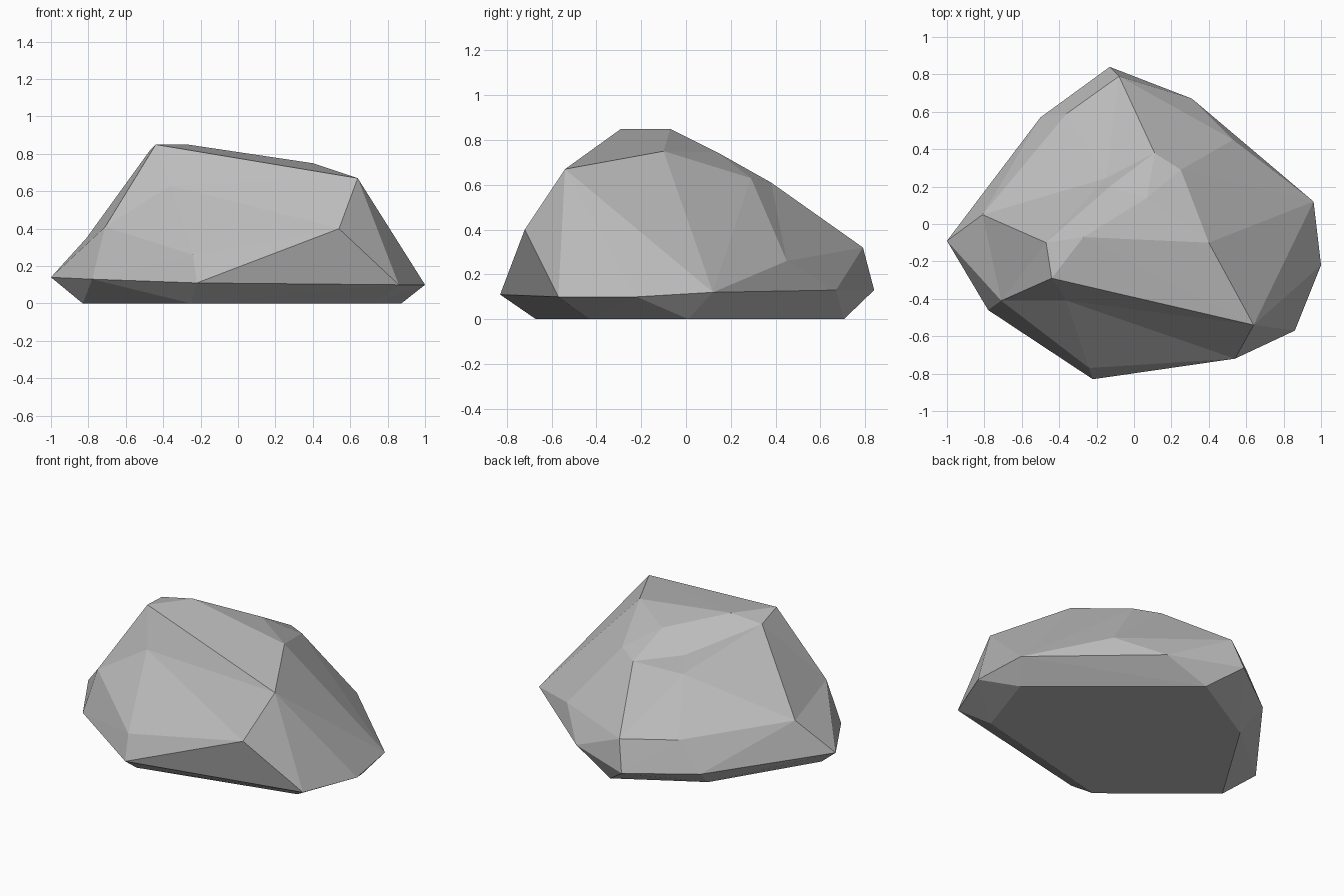
import bpy
import bmesh
from mathutils import Vector
from mathutils.geometry import delaunay_2d_cdt

cube = bpy.data.objects.get("Cube")
if cube:
    bpy.data.objects.remove(cube, do_unlink=True)

# Widest outline of the boulder, going round it
RIM = {
    "west": (-1, -.09, .14), "northwest": (-.5, .57, .12), "north": (-.13, .84, .13),
    "northeast": (.31, .67, .13), "east": (.96, .12, .12), "southeast": (1, -.22, .1),
    "corner": (.86, -.57, .1), "chin": (.54, -.72, .4), "south": (-.22, -.83, .11),
    "southwest": (-.78, -.46, .13),
}

# Corners of the upper facets
CROWN = {
    "peak": (-.44, -.29, .85), "summit": (-.27, -.07, .85), "notch": (-.47, -.1, .82),
    "shoulder": (.4, -.1, .75), "brow": (.64, -.54, .67), "cheek": (-.36, -.41, .63),
    "knee": (-.24, -.77, .26), "hip": (-.71, -.41, .41), "flank": (-.81, .05, .35),
    "saddle": (.07, .14, .745), "lip": (-.13, .2, .645), "hollow": (-.15, .245, .545),
    "ledge": (.11, .38, .61), "spur": (.25, .29, .63), "heel": (.53, .45, .26),
    "tail": (-.08, .79, .32), "step": (-.36, .59, .31),
}

# Flat foot on the ground
FOOT = [(.873, .01), (.044, .705), (-.453, .42), (-.83, -.19), (-.25, -.67), (.725, -.433)]

# Ridges that must appear as edges between facets
RIDGES = [
    "west flank hip southwest", "west hip peak brow chin", "flank notch peak summit notch lip ledge",
    "flank step tail ledge spur shoulder brow", "notch hollow ledge", "flank hollow step",
    "hollow tail", "hollow lip", "summit saddle ledge", "summit shoulder saddle spur",
    "summit brow", "shoulder east heel spur east brow corner", "brow southeast", "tail heel ledge",
    "tail northeast heel", "north tail", "north step northwest flank", "peak cheek brow",
    "hip cheek knee hip", "cheek chin knee south", "southwest knee", "lip saddle", "lip summit",
]


def lower_shell(bm):
    """Undercut sides and base: the downward half of a hull."""
    points = list(RIM.values()) + [(x, y, 0) for x, y in FOOT]
    verts = [bm.verts.new(p) for p in points]
    bmesh.ops.convex_hull(bm, input=verts)
    bmesh.ops.recalc_face_normals(bm, faces=bm.faces)
    bm.normal_update()
    upward = [f for f in bm.faces if f.normal.z > 0]
    bmesh.ops.delete(bm, geom=upward, context='FACES')


def upper_shell(bm):
    """Facets over the plan, split along the ridges and lifted to height."""
    corners = {**RIM, **CROWN}
    names = list(corners)
    plan = [Vector(p[:2]) for p in corners.values()]
    edges = set()
    for ridge in RIDGES:
        path = [names.index(word) for word in ridge.split()]
        edges.update(tuple(sorted(pair)) for pair in zip(path, path[1:]))
    flat, _, faces, origin, _, _ = delaunay_2d_cdt(plan, list(edges), [], 0, 1e-5)
    verts = []
    for co, source in zip(flat, origin):
        z = corners[names[source[0]]][2] if source else .3
        verts.append(bm.verts.new((co.x, co.y, z)))
    for face in faces:
        bm.faces.new([verts[i] for i in face])


# Join both shells into one closed stone
bm = bmesh.new()
lower_shell(bm)
upper_shell(bm)
bmesh.ops.remove_doubles(bm, verts=bm.verts, dist=.001)
bmesh.ops.recalc_face_normals(bm, faces=bm.faces)
mesh = bpy.data.meshes.new("boulder")
bm.to_mesh(mesh)
bm.free()
boulder = bpy.data.objects.new("boulder", mesh)
bpy.context.collection.objects.link(boulder)

# Stone colour
stone = bpy.data.materials.new("grey_stone")
stone.use_nodes = True
colour = (.5, .5, .5, 1)
stone.diffuse_color = colour
stone.node_tree.nodes["Principled BSDF"].inputs["Base Color"].default_value = colour
mesh.materials.append(stone)
